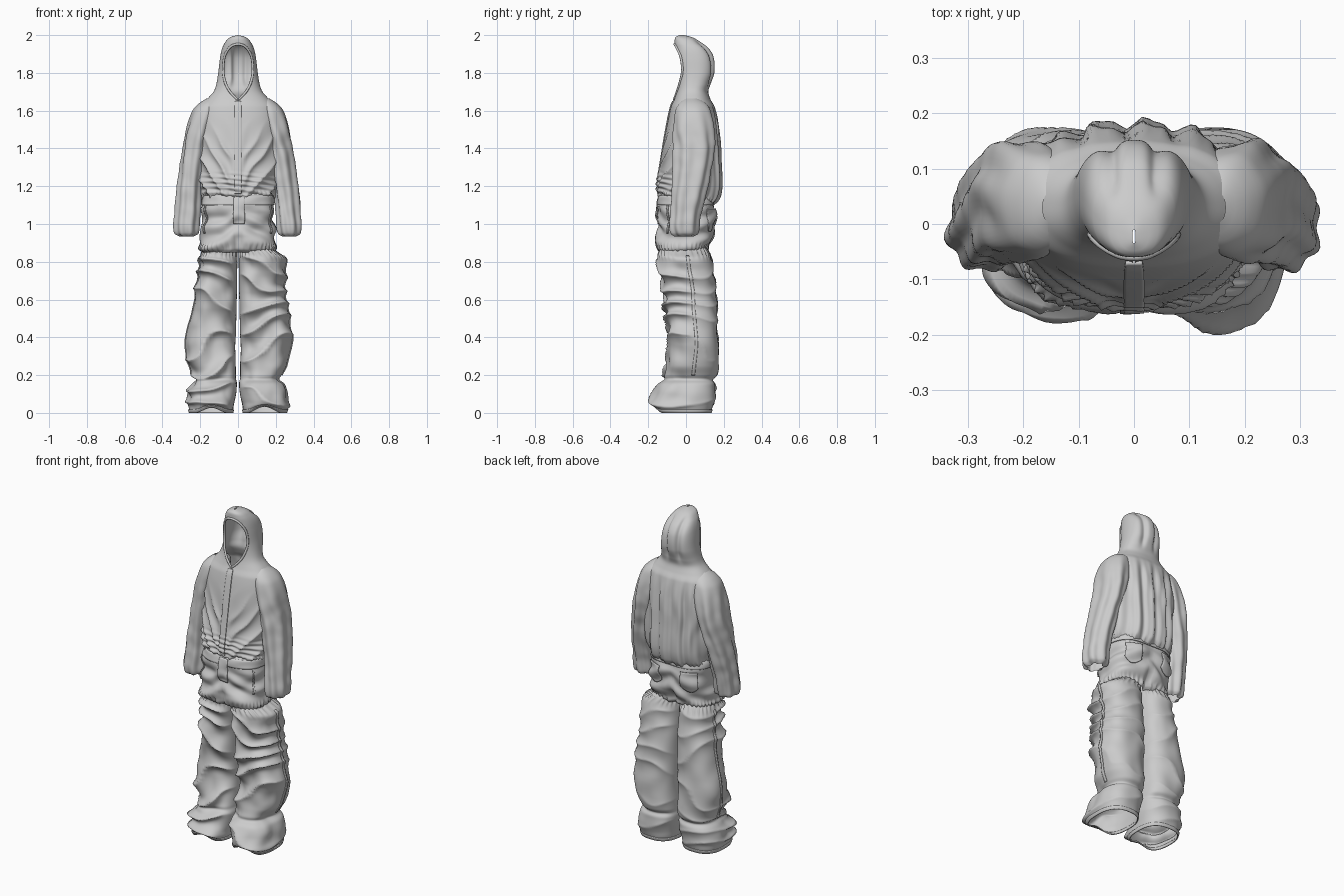
import bpy, bmesh, math
from math import sin, cos, pi, exp
from mathutils import Vector, noise

if "Cube" in bpy.data.objects:
    bpy.data.objects.remove(bpy.data.objects["Cube"])


def lerp_rows(rows, z):
    """Smooth (Hermite) interpolation of cross-section rows keyed by height."""
    rows = sorted(rows)
    z = min(max(z, rows[0][0]), rows[-1][0])
    i = 0
    while i < len(rows) - 2 and z > rows[i + 1][0]:
        i += 1
    a, b = rows[i], rows[i + 1]
    p, n = rows[max(i - 1, 0)], rows[min(i + 2, len(rows) - 1)]
    d = b[0] - a[0]
    t = (z - a[0]) / d
    out = []
    for k in range(1, len(a)):
        ma = (b[k] - p[k]) / (b[0] - p[0]) * d
        mb = (n[k] - a[k]) / (n[0] - a[0]) * d
        out.append((2*t**3 - 3*t*t + 1) * a[k] + (t**3 - 2*t*t + t) * ma
                   + (3*t*t - 2*t**3) * b[k] + (t**3 - t*t) * mb)
    return out


def spow(v, p):
    return math.copysign(abs(v) ** p, v)


def step(a, b, v):
    t = min(1, max(0, (v - a) / (b - a)))
    return t * t * (3 - 2 * t)


def bump(v, c, w):
    return exp(-((v - c) / w) ** 2)


def surface(rows, p, fold):
    """Cloth tube: rows are (z, x0, x1, y0, y1); angle 0 is the front."""
    def point(a, z, off=0):
        x0, x1, y0, y1 = lerp_rows(rows, z)
        c = Vector(((x0 + x1) / 2, (y0 + y1) / 2, z))
        v = c + Vector(((x1 - x0) / 2 * spow(sin(a), p), -(y1 - y0) / 2 * spow(cos(a), p), 0))
        r, dz = fold(v, a)
        v += (v - c).normalized() * (r + off)
        v.z = max(0, v.z + dz)
        return v
    return point


def grid(name, fn, nu, nv):
    """Mesh from a (u, v) function, welded where edges meet."""
    bm = bmesh.new()
    vs = [[bm.verts.new(fn(i / nu, j / nv)) for i in range(nu + 1)] for j in range(nv + 1)]
    for j in range(nv):
        for i in range(nu):
            bm.faces.new((vs[j][i], vs[j][i+1], vs[j+1][i+1], vs[j+1][i])).smooth = True
    bmesh.ops.remove_doubles(bm, verts=bm.verts, dist=0.0002)
    bmesh.ops.recalc_face_normals(bm, faces=bm.faces)
    me = bpy.data.meshes.new(name)
    bm.to_mesh(me)
    bm.free()
    ob = bpy.data.objects.new(name, me)
    bpy.context.collection.objects.link(ob)
    return ob


def tube(name, P, z0, z1, na, nz, gap=lambda z: 0):
    def fn(u, v):
        z = z0 + (z1 - z0) * v
        g = gap(z)
        return P(g + (2 * pi - 2 * g) * u, z)
    return grid(name, fn, na, nz)


def patch(name, P, a0, a1, z0, z1, off=0.004, nu=10, nv=30, round_end=0):
    """Strip or pocket lying on a cloth surface."""
    def fn(u, v):
        low = z0 + round_end * (2 * u - 1) ** 2
        return P(a0 + (a1 - a0) * u, low + (z1 - low) * v, off)
    ob = grid(name, fn, nu, nv)
    m = ob.modifiers.new("thickness", 'SOLIDIFY')
    m.thickness = 0.006
    m.offset = 0
    return ob


def sym(rows):
    return [(z, -h, h, y0, y1) for z, h, y0, y1 in rows]


# Hooded jacket body
jacket = sym([(2.0, .003, -.035, -.01), (1.99, .04, -.055, .03), (1.965, .066, -.06, .075),
              (1.93, .084, -.058, .12), (1.88, .095, -.055, .147), (1.8, .105, -.045, .15),
              (1.74, .115, -.045, .13), (1.7, .13, -.05, .118), (1.66, .165, -.062, .13),
              (1.62, .2, -.08, .15), (1.5, .215, -.105, .17), (1.35, .213, -.13, .177),
              (1.22, .208, -.15, .184), (1.16, .2, -.15, .172), (1.13, .192, -.142, .15),
              (1.12, .18, -.13, .135)])
gap_rows = [(1.1, 0), (1.655, 0), (1.665, .01), (1.7, .042), (1.74, .064), (1.8, .078),
            (1.88, .073), (1.92, .055), (1.945, .03), (1.955, 0), (2.0, 0)]
JP = 0.85


def jacket_fold(v, a):
    x, y, z = v
    back, front = step(0, .12, y), step(0, -.07, y)
    body, hood = step(1.66, 1.5, z), step(1.7, 1.78, z)
    r = back * body * (.009 * sin(x * 78 + 2 * noise.noise(v * 5)) + .004 * sin(x * 141))
    q = (z - 1.5 * abs(x)) * 48 + 2 * noise.noise(v * 7)
    r += front * step(1.58, 1.3, z) * step(.01, .06, abs(x)) * .011 * (1 - 2 * abs(sin(q / 2)) ** .7)
    r += front * step(1.3, 1.2, z) * .005 * sin(z * 190 + x * 25)
    r -= hood * step(.03, .1, y) * .016 * bump(abs(x), .045, .018)
    r += step(1.17, 1.14, z) * .004 * sin(a * 44)
    return r, -.14 * y * step(1.3, 1.14, z)


def hood_gap(z):
    g = max(0, lerp_rows(gap_rows, z)[0])
    return math.asin(min(.98, (g / lerp_rows(jacket, z)[1]) ** (1 / JP))) if g > .001 else 0


jacket_p = surface(jacket, JP, jacket_fold)
tube("hooded_jacket", jacket_p, 2.0, 1.12, 150, 150, hood_gap)
patch("jacket_zip", jacket_p, -.055, .055, 1.14, 1.65, .003, 6, 70)


# Rolled edge around the face opening
def rim(u, v):
    t = u * 2 * pi
    z = 1.805 - .147 * cos(t)
    c = jacket_p(math.copysign(hood_gap(z), sin(t)), z)
    d = Vector((sin(t), 0, -cos(t)))
    return c + .007 * (d * cos(v * 2 * pi) + Vector((0, 1, 0)) * sin(v * 2 * pi))


grid("hood_rim", rim, 72, 8)

# Sleeves
sleeve = [(1.665, .13, .165, 0, .06), (1.64, .1, .205, -.035, .105), (1.6, .1, .24, -.055, .13),
          (1.5, .12, .272, -.065, .148), (1.4, .145, .29, -.065, .148), (1.2, .19, .32, -.07, .112),
          (1.05, .203, .333, -.08, .075), (.98, .207, .335, -.085, .065),
          (.945, .215, .326, -.077, .055), (.935, .235, .305, -.06, .035)]


def sleeve_fold(v, a):
    w = step(1.66, 1.45, v.z)
    return w * (.006 * sin(7 * a + 5 * v.z + 2 * noise.noise(v * 4)) + .005 * noise.noise(v * 14)), 0


for side, s in (("left", -1), ("right", 1)):
    rows = [(z, *sorted((s * a, s * b)), c, d) for z, a, b, c, d in sleeve]
    tube(side + "_sleeve", surface(rows, .95, sleeve_fold), 1.665, .935, 64, 70)

# Hip section of the trousers
hips = sym([(1.17, .17, -.12, .12), (1.14, .185, -.138, .14), (1.08, .19, -.147, .152),
            (1.0, .193, -.145, .153), (.93, .198, -.152, .137), (.89, .2, -.16, .125),
            (.865, .195, -.153, .12), (.85, .18, -.13, .1)])


def hips_fold(v, a):
    x, y, z = v
    r = .014 * noise.noise(Vector((x * 9, y * 9, z * 16)))
    r += .007 * sin(z * 60 + abs(x) * 35 + 3 * noise.noise(v * 6)) * step(1.1, 1.02, z)
    r += .006 * sin(a * 40) * step(.91, .87, z)
    r -= .03 * bump(x, 0, .02) * step(1.0, .87, z)
    return r, 0


hips_p = surface(hips, .75, hips_fold)
tube("trouser_hips", hips_p, 1.17, .85, 140, 60)
patch("waistband", hips_p, 0, 2 * pi, 1.10, 1.15, .003, 120, 6)
patch("fly_flap", hips_p, -.06, .1, 1.0, 1.14, .007, 6, 16)
for side, s in (("left", -1), ("right", 1)):
    patch(side + "_back_pocket", hips_p, pi - s * .25, pi - s * .85, .96, 1.08, .006, 14, 14, .03)
    patch(side + "_front_pocket_edge", hips_p, s * .95, s * 1.02, .95, 1.1, .004, 4, 14)

# Baggy lower legs
leg = [(.9, .015, .16, -.1, .08), (.865, .01, .19, -.138, .112), (.82, .004, .25, -.15, .135),
       (.75, .004, .256, -.142, .147), (.65, .005, .25, -.122, .16), (.55, .008, .268, -.12, .167),
       (.45, .01, .278, -.1, .168), (.35, .014, .283, -.092, .17), (.25, .012, .255, -.118, .17),
       (.19, .01, .23, -.128, .165), (.16, .006, .25, -.148, .16), (.1, .01, .273, -.172, .155),
       (.04, .02, .27, -.186, .145), (0, .03, .255, -.15, .13)]
left_out = [.16, .185, .205, .212, .226, .242, .268, .283, .262, .24, .25, .274, .268, .255]


def leg_fold(s):
    def fold(v, a):
        x, y, z = v
        w = (.3 + .7 * step(.06, -.05, y)) * step(0, .06, abs(x)) * step(.88, .8, z) * step(0, .06, z)
        q = 46 * z + 22 * s * x * sin(9 * z + s) + 3.5 * noise.noise(v * 5 + Vector((s * 3, 0, 0)))
        r = w * (.018 * (1 - 2 * abs(sin(q / 2)) ** .7) + .012 * noise.noise(v * 11))
        r += .006 * sin(a * 26) * bump(z, .85, .025)           # elastic gathers
        r -= .016 * bump(z, .175, .014) * step(0, .05, abs(x))  # crease above the cuff
        arch = .035 * step(.05, 0, z) * step(-.08, -.15, y)     # lifted front hem
        return r, arch * (1 - step(0, .1, abs(abs(x) - .14)))
    return fold


for side, s in (("left", -1), ("right", 1)):
    rows = leg if s > 0 else [(r[0], -o, -r[1], r[3] * .87, r[4]) for r, o in zip(leg, left_out)]
    P = surface(rows, .78, leg_fold(s))
    tube(side + "_leg", P, .9, 0, 90, 150)
    patch(side + "_side_seam", P, s * 1.6, s * 1.68, .2, .83, .002, 2, 80)
    patch(side + "_hem_band", P, 0, 2 * pi, .0, .018, .002, 80, 3)
